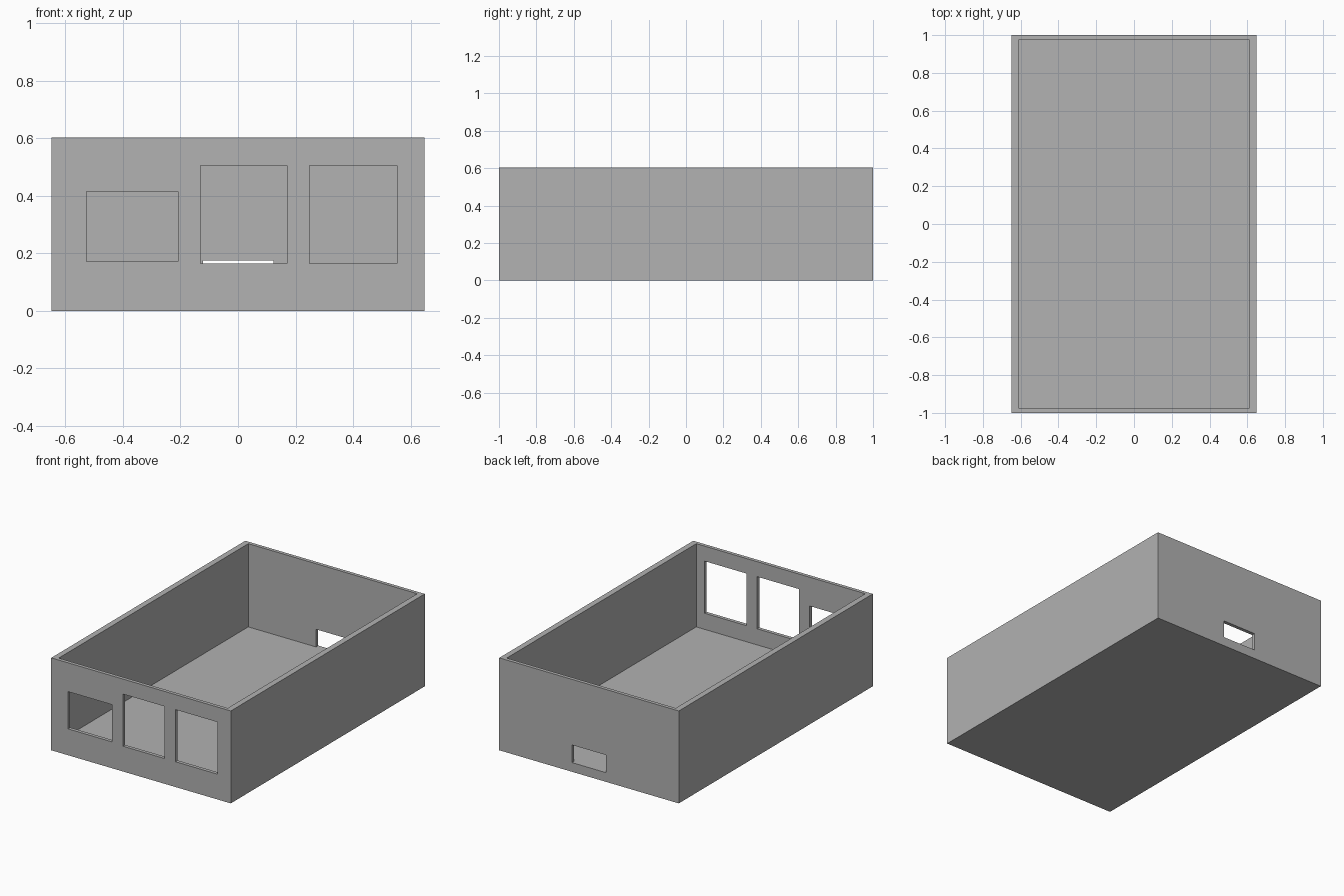
import bpy
import bmesh
from mathutils import Vector

if "Cube" in bpy.data.objects:
    bpy.data.objects.remove(bpy.data.objects["Cube"], do_unlink=True)

# Overall sizes
HALF_X, HALF_Y, HEIGHT = 0.648, 1.0, 0.603
INNER_X, INNER_Y, FLOOR = 0.61, 0.977, 0.06

grey = bpy.data.materials.new("plain grey")
grey.use_nodes = True
colour = (0.445, 0.445, 0.445, 1)
grey.diffuse_color = colour
grey.node_tree.nodes["Principled BSDF"].inputs["Base Color"].default_value = colour


def box(name, low, high):
    """Axis-aligned box between two corners."""
    low, high = Vector(low), Vector(high)
    bm = bmesh.new()
    bmesh.ops.create_cube(bm, size=1)
    bmesh.ops.scale(bm, vec=high - low, verts=bm.verts)
    bmesh.ops.translate(bm, vec=(low + high) / 2, verts=bm.verts)
    mesh = bpy.data.meshes.new(name)
    bm.to_mesh(mesh)
    bm.free()
    mesh.materials.append(grey)
    obj = bpy.data.objects.new(name, mesh)
    bpy.context.scene.collection.objects.link(obj)
    return obj


def wall_cutter(name, side, x0, x1, z0, z1):
    """Box that pierces the front (-1) or back (1) wall."""
    ys = sorted((side * (INNER_Y - 0.1), side * (HALF_Y + 0.1)))
    return box(name, (x0, ys[0], z0), (x1, ys[1], z1))


# Outer block, open-topped cavity and wall openings
tray = box("open_tray", (-HALF_X, -HALF_Y, 0), (HALF_X, HALF_Y, HEIGHT))
cutters = [
    box("cavity_cutter", (-INNER_X, -INNER_Y, FLOOR), (INNER_X, INNER_Y, HEIGHT + 0.2)),
    wall_cutter("small_window_cutter", -1, -0.527, -0.209, 0.172, 0.415),
    wall_cutter("middle_window_cutter", -1, -0.131, 0.171, 0.165, 0.505),
    wall_cutter("end_window_cutter", -1, 0.249, 0.552, 0.165, 0.505),
    wall_cutter("back_slot_cutter", 1, -0.121, 0.123, FLOOR, 0.175),
]

for cutter in cutters:
    cutter.hide_render = True
    cut = tray.modifiers.new(cutter.name, 'BOOLEAN')
    cut.operation = 'DIFFERENCE'
    cut.solver = 'EXACT'
    cut.object = cutter

# Bake the cuts and discard the cutters
bpy.context.view_layer.update()
evaluated = tray.evaluated_get(bpy.context.evaluated_depsgraph_get())
result = bpy.data.meshes.new_from_object(evaluated)
tray.modifiers.clear()
tray.data = result
tray.data.name = "open_tray"
for cutter in cutters:
    bpy.data.objects.remove(cutter, do_unlink=True)
